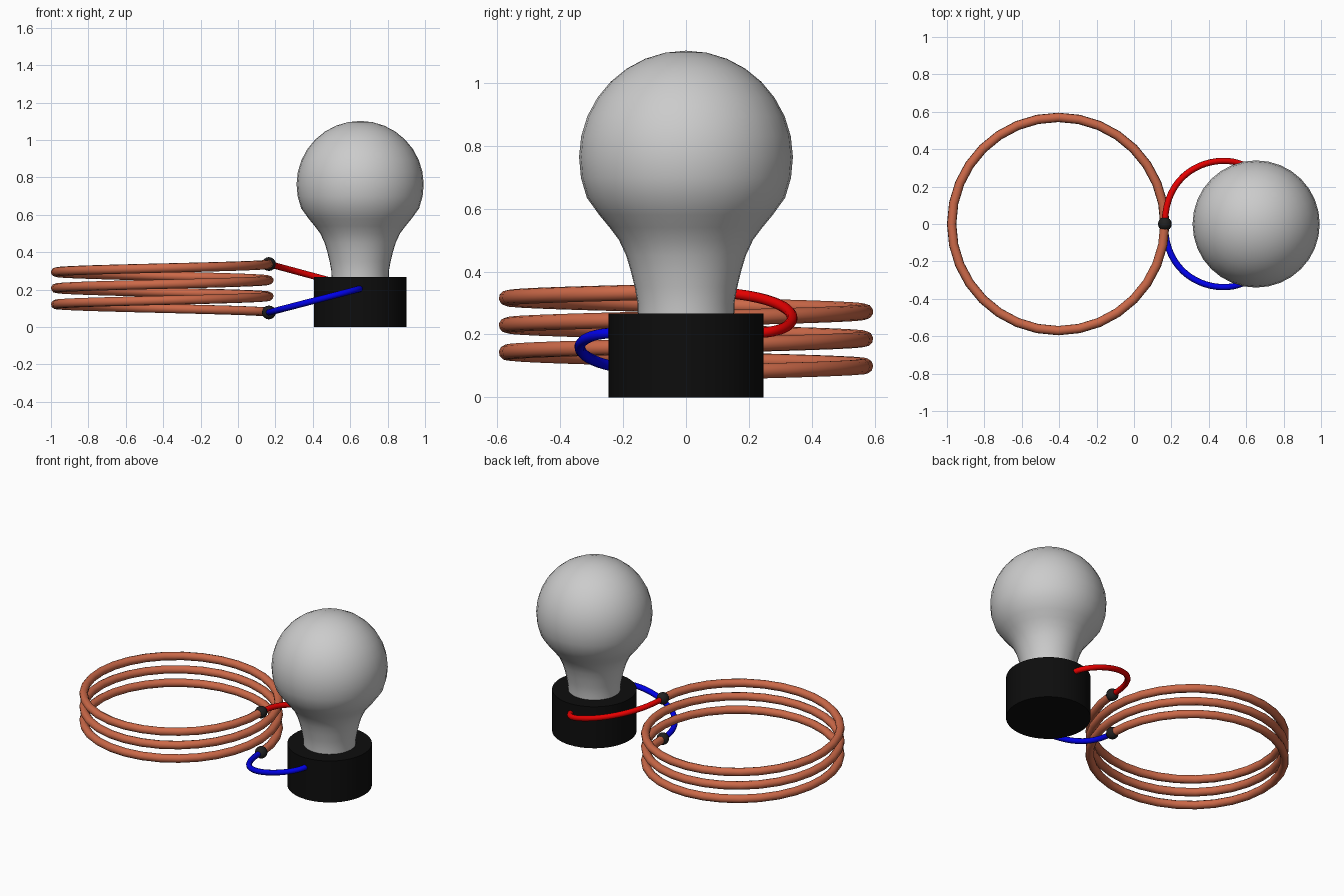
import bpy, bmesh
from math import sin, cos, pi, radians, sqrt

if "Cube" in bpy.data.objects:
    bpy.data.objects.remove(bpy.data.objects["Cube"])


def material(name, rgb):
    m = bpy.data.materials.new(name)
    m.diffuse_color = (*rgb, 1)
    m.use_nodes = True
    m.node_tree.nodes["Principled BSDF"].inputs["Base Color"].default_value = m.diffuse_color
    return m


copper = material("copper", (0.6, 0.14, 0.065))
red = material("red", (0.8, 0.0, 0.0))
blue = material("blue", (0.0, 0.0, 0.8))
black = material("black", (0.004, 0.004, 0.004))
dark = material("dark", (0.015, 0.015, 0.015))


def finish(ob, name, mat=None):
    ob.name = name
    if mat:
        ob.data.materials.append(mat)
    bpy.ops.object.select_all(action='DESELECT')
    ob.select_set(True)
    bpy.context.view_layer.objects.active = ob
    bpy.ops.object.shade_smooth_by_angle(angle=radians(40))


def tube(name, points, radius, mat):
    cu = bpy.data.curves.new(name, 'CURVE')
    cu.dimensions = '3D'
    cu.bevel_depth = radius
    cu.bevel_resolution = 3
    cu.use_fill_caps = True
    sp = cu.splines.new('POLY')
    sp.points.add(len(points) - 1)
    for p, co in zip(sp.points, points):
        p.co = (*co, 1)
    ob = bpy.data.objects.new(name, cu)
    bpy.context.collection.objects.link(ob)
    bpy.ops.object.select_all(action='DESELECT')
    ob.select_set(True)
    bpy.context.view_layer.objects.active = ob
    bpy.ops.object.convert(target='MESH')
    finish(bpy.context.object, name, mat)


def lathe(name, profile, x, mat=None, steps=32):
    bm = bmesh.new()
    vs = [bm.verts.new((r, 0, z)) for r, z in profile]
    es = [bm.edges.new(pair) for pair in zip(vs, vs[1:])]
    bmesh.ops.spin(bm, geom=vs + es, cent=(0, 0, 0), axis=(0, 0, 1),
                   angle=2 * pi, steps=steps)
    bmesh.ops.remove_doubles(bm, verts=bm.verts, dist=1e-4)
    bmesh.ops.recalc_face_normals(bm, faces=bm.faces)
    me = bpy.data.meshes.new(name)
    bm.to_mesh(me)
    bm.free()
    ob = bpy.data.objects.new(name, me)
    ob.location.x = x
    bpy.context.collection.objects.link(ob)
    finish(ob, name, mat)


BX = 0.653                       # bulb axis
CX, CR = -0.405, 0.57            # coil axis and radius
LOW, HIGH, PLUG = 0.078, 0.337, 0.205

# Three-turn coil
N = 96
tube("coil", [(CX + CR * cos(6 * pi * i / N), CR * sin(6 * pi * i / N),
               LOW + (HIGH - LOW) * i / N) for i in range(N + 1)], 0.025, copper)

# Wires to the socket and joints at the coil ends
for label, z0, side, mat in (("upper", HIGH, 1, red), ("lower", LOW, -1, blue)):
    pts = []
    for i in range(25):
        t = i / 24
        s = 3 * t * t - 2 * t ** 3
        y = 3 * t * (1 - t) * 0.403 + t ** 3 * 0.22
        pts.append((CX + CR + s * (BX - CX - CR), side * y, z0 + s * (PLUG - z0)))
    tube(label + "_wire", pts, 0.017, mat)
    bpy.ops.mesh.primitive_uv_sphere_add(segments=16, ring_count=8, radius=0.037,
                                         location=(CX + CR, 0, z0))
    finish(bpy.context.object, label + "_joint", dark)

# Socket
lathe("socket", [(0, 0), (0.247, 0), (0.247, 0.267), (0, 0.267)], BX, black, 48)

# Glass bulb: curved neck blending into a sphere
neck = [(0, 0.25), (0.153, 0.25), (0.154, 0.30), (0.163, 0.35), (0.175, 0.40),
        (0.19, 0.45), (0.213, 0.50), (0.243, 0.54), (0.276, 0.58)]
R, ZC = 0.34, 0.762
ball = [(R * cos(a), ZC + R * sin(a)) for a in
        (radians(-22 + 112 * i / 10) for i in range(10))]
lathe("bulb", neck + ball + [(0, ZC + R)], BX)
